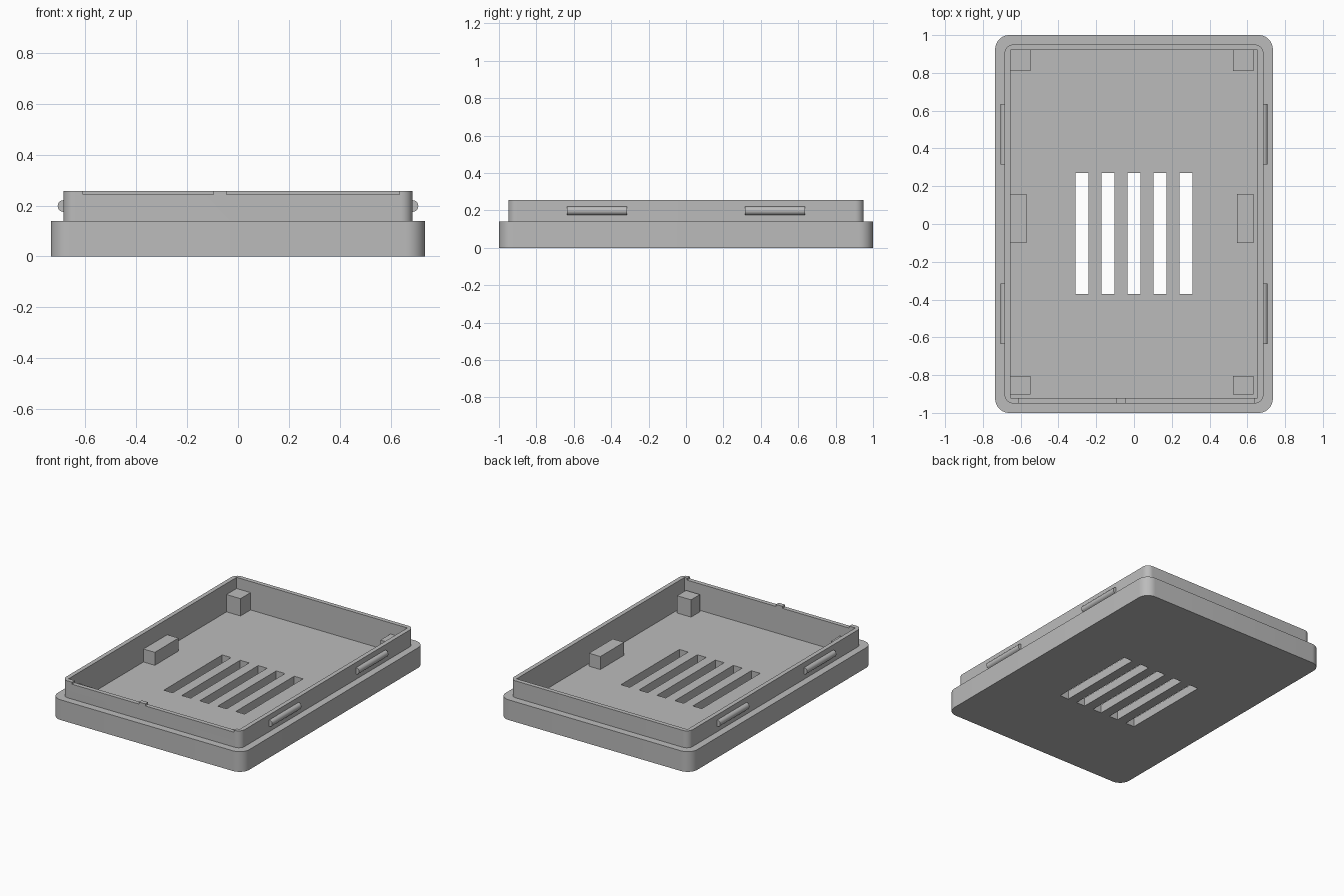
import bpy, bmesh, math
from mathutils import Matrix

if "Cube" in bpy.data.objects:
    bpy.data.objects.remove(bpy.data.objects["Cube"], do_unlink=True)

grey = bpy.data.materials.new("plain_grey")
grey.use_nodes = True
grey.diffuse_color = (0.5, 0.5, 0.5, 1)
grey.node_tree.nodes["Principled BSDF"].inputs["Base Color"].default_value = (0.5, 0.5, 0.5, 1)


def finish(bm, name):
    mesh = bpy.data.meshes.new(name)
    bm.to_mesh(mesh)
    bm.free()
    mesh.materials.append(grey)
    obj = bpy.data.objects.new(name, mesh)
    bpy.context.collection.objects.link(obj)
    return obj


def box(name, x, y, z, radius=0):
    """Box from (min, max) ranges, with optional rounded upright corners."""
    bm = bmesh.new()
    bmesh.ops.create_cube(bm, size=1)
    for v in bm.verts:
        v.co = [r[0] if c < 0 else r[1] for c, r in zip(v.co, (x, y, z))]
    if radius:
        upright = [e for e in bm.edges
                   if abs(e.verts[0].co.z - e.verts[1].co.z) > 0.01]
        bmesh.ops.bevel(bm, geom=upright, offset=radius, segments=10,
                        profile=0.5, affect='EDGES')
    return finish(bm, name)


def combine(target, other, operation):
    mod = target.modifiers.new(operation, 'BOOLEAN')
    mod.operation = operation
    mod.solver = 'EXACT'
    mod.object = other
    bpy.context.view_layer.objects.active = target
    bpy.ops.object.modifier_apply(modifier=mod.name)
    bpy.data.objects.remove(other, do_unlink=True)


def smooth(obj):
    bpy.ops.object.select_all(action='DESELECT')
    obj.select_set(True)
    bpy.context.view_layer.objects.active = obj
    bpy.ops.object.shade_smooth_by_angle(angle=math.radians(30))


FLOOR = 0.06
LIP_TOP = 0.257

# Shell: wide base with a narrower raised lip
shell = box("tray_shell", (-0.735, 0.735), (-1, 1), (0, 0.14), 0.075)
combine(shell, box("lip", (-0.685, 0.685), (-0.95, 0.95), (0.1, LIP_TOP), 0.045), 'UNION')

# Hollow interior
combine(shell, box("cavity", (-0.655, 0.655), (-0.92, 0.92), (FLOOR, 0.4)), 'DIFFERENCE')

# Vent slots in the floor
for i in range(-2, 3):
    c = i * 0.138
    combine(shell, box("slot", (c - 0.034, c + 0.034), (-0.37, 0.27), (-0.1, 0.1)), 'DIFFERENCE')

# Shallow notches along the front wall
for span in ((-0.608, -0.096), (-0.046, 0.635)):
    combine(shell, box("notch", span, (-0.98, -0.915), (0.243, 0.4)), 'DIFFERENCE')
smooth(shell)

# Corner posts and side blocks standing on the floor
for side, post_x, block_x in (("right", (-0.656, -0.548), (-0.656, -0.568)),
                              ("left", (0.525, 0.632), (0.545, 0.632))):
    box("back_post_" + side, post_x, (0.81, 0.921), (FLOOR - 0.01, 0.18))
    box("front_post_" + side, post_x, (-0.902, -0.805), (FLOOR - 0.01, 0.18))
    box("side_block_" + side, block_x, (-0.1, 0.16), (FLOOR - 0.01, 0.15))

# Snap ridges on the outside of the lip
for side, sx in (("right", -1), ("left", 1)):
    for end, sy in (("front", -1), ("back", 1)):
        bm = bmesh.new()
        bmesh.ops.create_cone(bm, cap_ends=True, segments=32, radius1=0.023,
                              radius2=0.023, depth=0.32,
                              matrix=Matrix.Translation((sx * 0.685, sy * 0.476, 0.198))
                              @ Matrix.Rotation(math.pi / 2, 4, 'X'))
        smooth(finish(bm, f"snap_ridge_{end}_{side}"))
